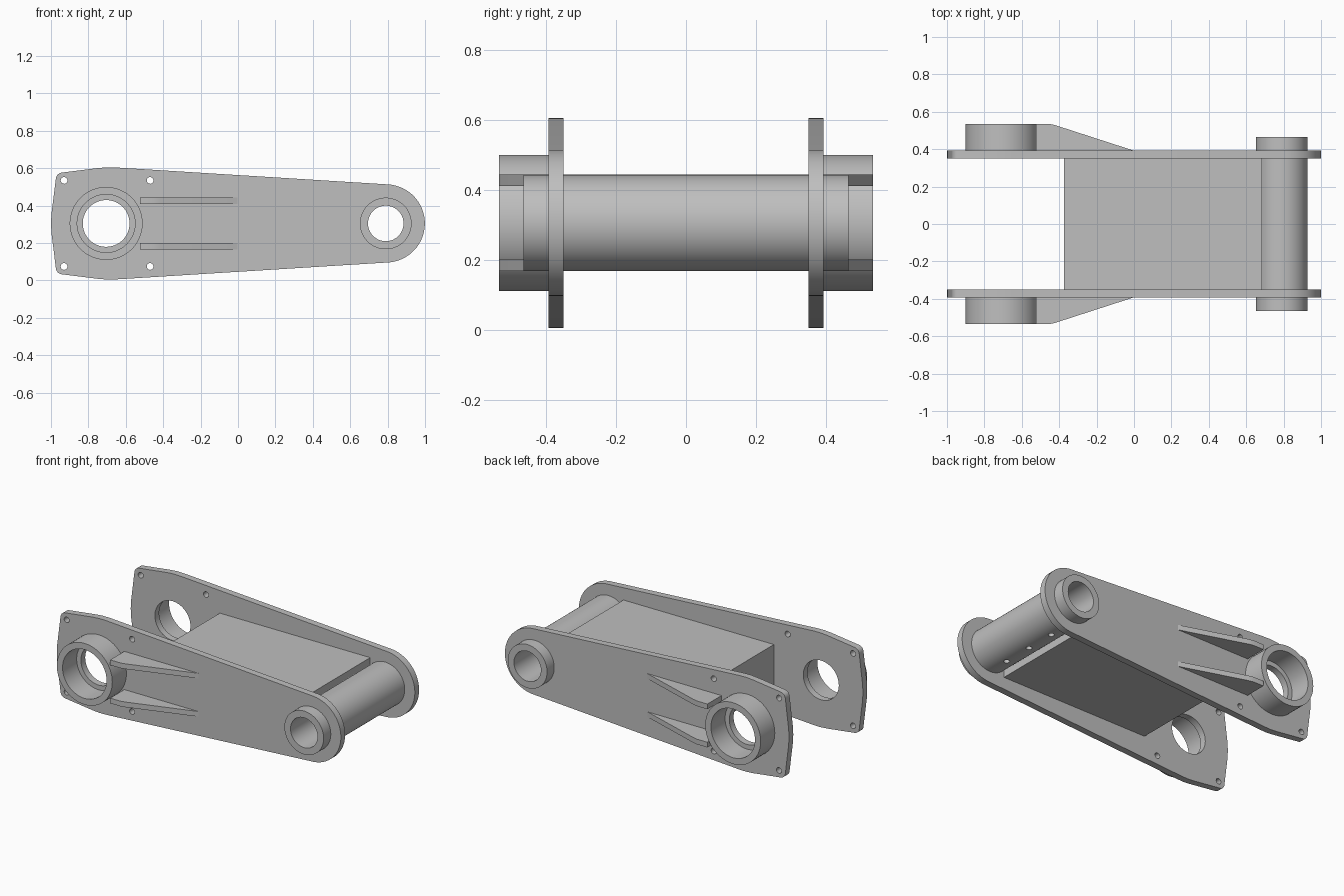
import bpy, bmesh, math
from mathutils import Matrix, Vector

cube = bpy.data.objects.get("Cube")
if cube:
    bpy.data.objects.remove(cube, do_unlink=True)

GREY = (0.52, 0.52, 0.52, 1.0)
metal = bpy.data.materials.new("plain grey metal")
metal.use_nodes = True
metal.diffuse_color = GREY
metal.node_tree.nodes["Principled BSDF"].inputs["Base Color"].default_value = GREY

MID = 0.305                      # height of both bore axes
BIG, SMALL = -0.705, 0.79        # bore positions along the arm
PLATE_IN, PLATE_OUT = 0.35, 0.393
BOSS_OUT, TUBE_OUT = 0.535, 0.465
TUBE_R = 0.138


def arc(cx, cy, r, start=0, end=360, n=64):
    """Points on a circle or, when not a full turn, an arc with both ends."""
    full = abs(end - start) >= 360
    steps = n if full else n - 1
    angles = [math.radians(start + (end - start) * i / steps) for i in range(n)]
    return [(cx + r * math.cos(a), cy + r * math.sin(a)) for a in angles]


def extrude(name, loops, low, high, axis="y"):
    """Fill an outline with holes and extrude it along y (x-z outline) or z (x-y outline)."""
    bm = bmesh.new()
    place = (lambda u, v: (u, low, v)) if axis == "y" else (lambda u, v: (u, v, low))
    step = Vector((0, high - low, 0) if axis == "y" else (0, 0, high - low))
    edges = []
    for loop in loops:
        vs = [bm.verts.new(place(u, v)) for u, v in loop]
        edges += [bm.edges.new((vs[i - 1], vs[i])) for i in range(len(vs))]
    bmesh.ops.triangle_fill(bm, use_beauty=True, edges=edges, normal=step.normalized())
    out = bmesh.ops.extrude_face_region(bm, geom=bm.faces[:])
    bmesh.ops.translate(bm, vec=step,
                        verts=[g for g in out["geom"] if isinstance(g, bmesh.types.BMVert)])
    bmesh.ops.recalc_face_normals(bm, faces=bm.faces[:])
    mesh = bpy.data.meshes.new(name)
    bm.to_mesh(mesh)
    bm.free()
    mesh.materials.append(metal)
    obj = bpy.data.objects.new(name, mesh)
    bpy.context.collection.objects.link(obj)
    return obj


def smooth(obj):
    bpy.ops.object.select_all(action="DESELECT")
    obj.select_set(True)
    bpy.context.view_layer.objects.active = obj
    bpy.ops.object.shade_smooth_by_angle(angle=math.radians(30))


# Side plate outline: upper half, mirrored about the bore axis
upper = arc(SMALL, MID, 0.209, 0, 86, 24)
upper += [(-0.65, 0.604), (-0.70, 0.605), (-0.75, 0.601)]
upper += arc(-0.938, 0.541, 0.036, 98, 172, 8)
upper += [(-0.988, 0.43), (-0.997, 0.36), (-1.0, MID)]
outline = upper + [(x, 2 * MID - z) for x, z in reversed(upper[1:-1])]

bolt_holes = [arc(x, MID + s * 0.23, 0.018, n=20) for x in (-0.93, -0.47) for s in (1, -1)]
# The tube covers the rim of the wider opening at the small end
plate_loops = [outline, arc(BIG, MID, 0.125), arc(SMALL, MID, 0.116)] + bolt_holes
boss_loops = [arc(BIG, MID, 0.195), arc(BIG, MID, 0.155)]

for side, s in (("left", 1), ("right", -1)):
    # Plate and its raised bearing boss
    smooth(extrude(f"side_plate_{side}", plate_loops, s * PLATE_IN, s * PLATE_OUT))
    smooth(extrude(f"bearing_boss_{side}", boss_loops, s * PLATE_OUT, s * BOSS_OUT))
    # Two tapered ribs behind the boss
    rib = [(-0.525, s * 0.38), (-0.525, s * BOSS_OUT), (-0.45, s * BOSS_OUT),
           (-0.42, s * 0.528), (0.0, s * 0.392), (0.0, s * 0.38)]
    for level, z in (("upper", 0.41), ("lower", 0.167)):
        smooth(extrude(f"{level}_rib_{side}", [rib], z, z + 0.033, "z"))

# Solid block joining the plates
block = [(-0.373, -0.36), (0.685, -0.36), (0.685, 0.36), (-0.373, 0.36)]
extrude("cross_block", [block], MID - TUBE_R, MID + TUBE_R, "z")

# Pivot tube through both plates, with three holes underneath
tube = extrude("pivot_tube", [arc(SMALL, MID, TUBE_R, n=96), arc(SMALL, MID, 0.095)],
               -TUBE_OUT, TUBE_OUT)
drills = []
for i in (-1, 0, 1):
    drill = extrude("drill", [arc(SMALL, i * 0.2, 0.018, n=20)], 0.12, MID - 0.04, "z")
    drill.hide_render = True
    mod = tube.modifiers.new("hole", "BOOLEAN")
    mod.operation, mod.solver, mod.object = "DIFFERENCE", "EXACT", drill
    drills.append(drill)
bpy.context.view_layer.objects.active = tube
for mod in list(tube.modifiers):
    bpy.ops.object.modifier_apply(modifier=mod.name)
for drill in drills:
    bpy.data.objects.remove(drill, do_unlink=True)
smooth(tube)
